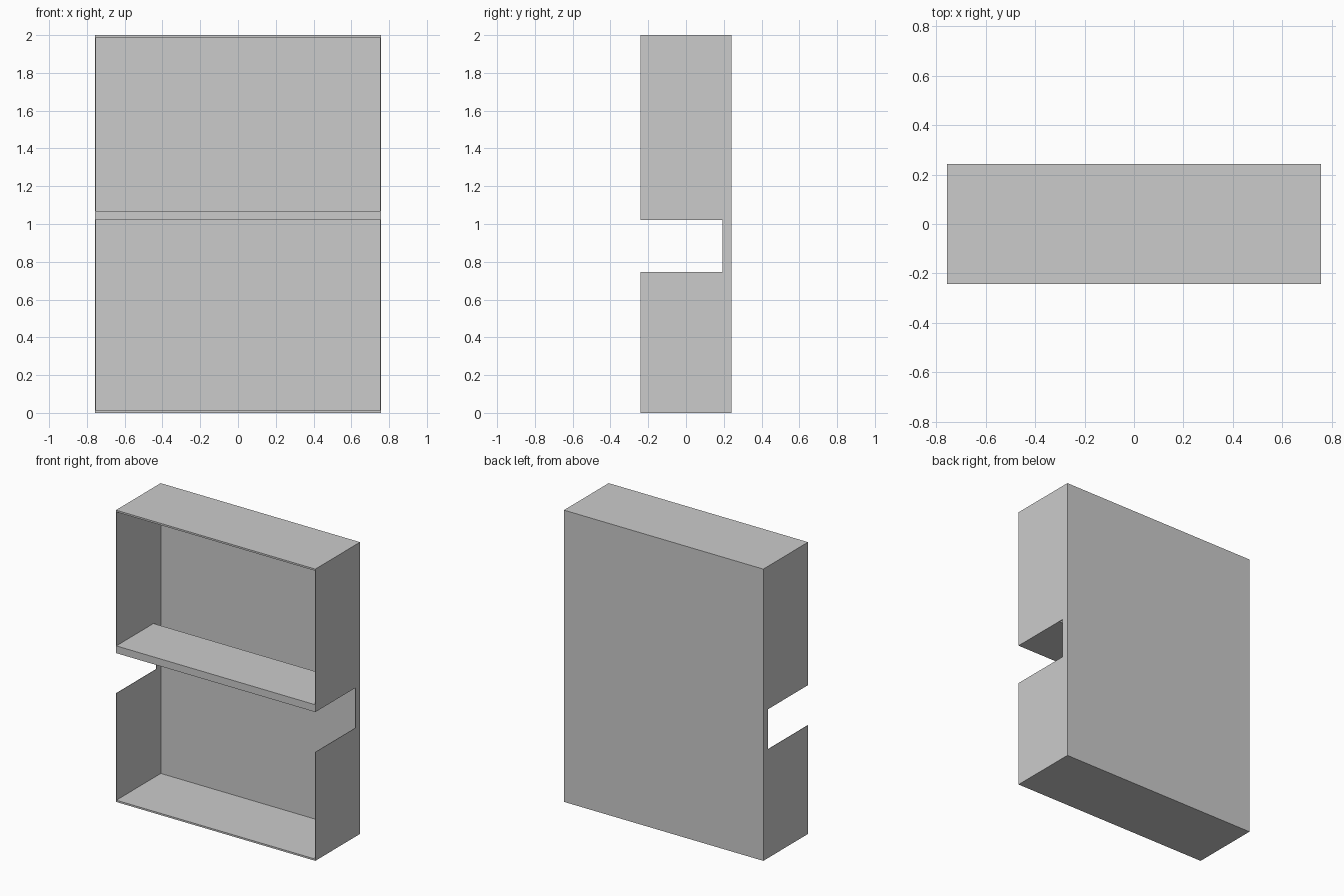
import bpy
import bmesh

if "Cube" in bpy.data.objects:
    bpy.data.objects.remove(bpy.data.objects["Cube"])

HW, Y0, Y1, H = 0.756, -0.242, 0.242, 2.0   # half width, front, back, height
SHEET = 0.003                               # thin side and back sheets
SLAB = 0.012                                # top and bottom boards


def make_object(name, bm):
    bmesh.ops.recalc_face_normals(bm, faces=bm.faces)
    mesh = bpy.data.meshes.new(name)
    bm.to_mesh(mesh)
    bm.free()
    obj = bpy.data.objects.new(name, mesh)
    bpy.context.collection.objects.link(obj)
    return obj


def extrude_profile(name, profile, x0, x1):
    """Extrude a (y, z) outline along x."""
    bm = bmesh.new()
    face = bm.faces.new([bm.verts.new((x0, y, z)) for y, z in profile])
    moved = bmesh.ops.extrude_face_region(bm, geom=[face])["geom"]
    verts = [g for g in moved if isinstance(g, bmesh.types.BMVert)]
    bmesh.ops.translate(bm, verts=verts, vec=(x1 - x0, 0, 0))
    return make_object(name, bm)


def board(name, y0, y1, z0, z1):
    """Board running between the two side panels."""
    w = HW - SHEET
    return extrude_profile(name, [(y0, z0), (y1, z0), (y1, z1), (y0, z1)], -w, w)


# Side panels with the rectangular cut-out below the shelf
side = [(Y0, 0), (Y1, 0), (Y1, H), (Y0, H),
        (Y0, 1.02), (0.192, 1.02), (0.192, 0.745), (Y0, 0.745)]
extrude_profile("left_side", side, -HW, -HW + SHEET)
extrude_profile("right_side", side, HW - SHEET, HW)

# Back, top and bottom boards
board("back_panel", Y1 - SHEET, Y1, 0, H)
board("top_board", Y0, Y1 - SHEET, H - SLAB, H)
board("bottom_board", Y0, Y1 - SHEET, 0, SLAB)

# Middle shelf, stopping short of the back
board("middle_shelf", Y0, 0.16, 1.02, 1.07)
